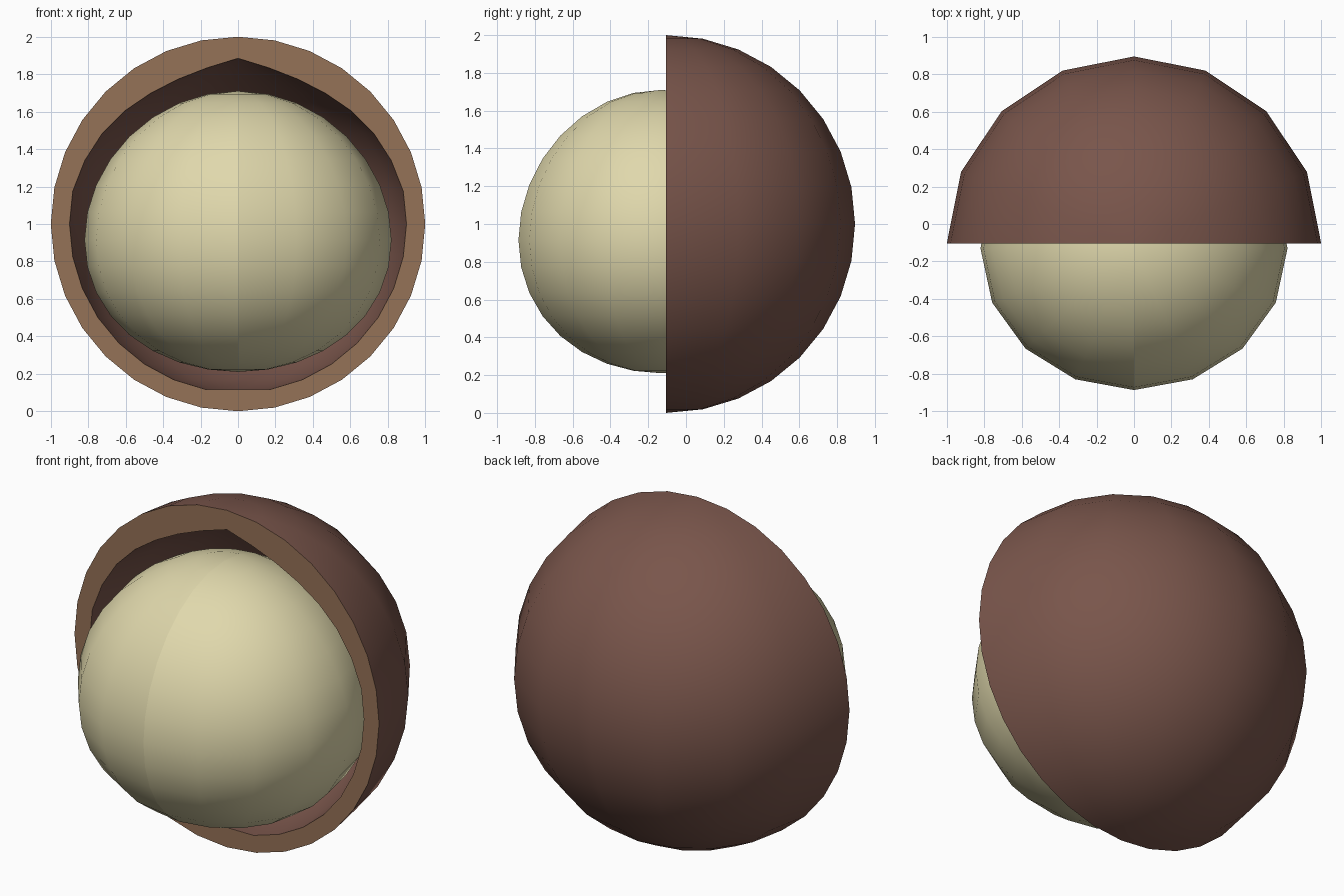
import bpy, bmesh, math

if "Cube" in bpy.data.objects:
    bpy.data.objects.remove(bpy.data.objects["Cube"])

RINGS, SEGS = 16, 8          # rings pole to pole, segments over the half turn
CY = -0.105                  # plane of the cut rim


def material(name, rgb):
    m = bpy.data.materials.new(name)
    m.diffuse_color = (*rgb, 1)
    m.use_nodes = True
    m.node_tree.nodes["Principled BSDF"].inputs["Base Color"].default_value = m.diffuse_color
    return m


shell_brown = material("shell brown", (0.191, 0.091, 0.070))
rim_tan = material("rim tan", (0.300, 0.168, 0.095))
kernel_cream = material("kernel cream", (0.745, 0.687, 0.413))


def finish(name, bm, mats, angle):
    me = bpy.data.meshes.new(name)
    bm.to_mesh(me)
    bm.free()
    ob = bpy.data.objects.new(name, me)
    bpy.context.collection.objects.link(ob)
    for m in mats:
        me.materials.append(m)
    bpy.ops.object.select_all(action='DESELECT')
    ob.select_set(True)
    bpy.context.view_layer.objects.active = ob
    bpy.ops.object.shade_smooth_by_angle(angle=math.radians(angle))
    return ob


# Half shell: outer and inner half spheres joined by a flat rim
INNER = [0.885, 0.85, 0.837, 0.84, 0.855, 0.872, 0.886, 0.9] + [0.9] * 8 + [0.883]


def half_sphere(bm, radii):
    rows = []
    for i, r in enumerate(radii):
        t = math.pi * i / RINGS
        row = []
        for j in range(SEGS + 1):
            a = math.pi * j / SEGS
            row.append(bm.verts.new((r * math.sin(t) * math.cos(a),
                                     CY + r * math.sin(t) * math.sin(a),
                                     1 + r * math.cos(t))))
        rows.append(row)
    return rows


bm = bmesh.new()
outer = half_sphere(bm, [1.0] * (RINGS + 1))
inner = half_sphere(bm, INNER)
for i in range(RINGS):
    for j in range(SEGS):
        for g, flip in ((outer, False), (inner, True)):
            q = [g[i][j], g[i + 1][j], g[i + 1][j + 1], g[i][j + 1]]
            bm.faces.new(q[::-1] if flip else q)
    for j in (0, SEGS):
        q = [outer[i][j], inner[i][j], inner[i + 1][j], outer[i + 1][j]]
        f = bm.faces.new(q if j == 0 else q[::-1])
        f.material_index = 1
bmesh.ops.remove_doubles(bm, verts=bm.verts, dist=1e-4)
bmesh.ops.recalc_face_normals(bm, faces=bm.faces)
finish("shell", bm, [shell_brown, rim_tan], 40)

# Kernel: slightly egg-shaped ball with a seam down the middle
bm = bmesh.new()
bmesh.ops.create_uvsphere(bm, u_segments=16, v_segments=RINGS, radius=1)
seam = [e for e in bm.edges if all(abs(v.co.x) < 1e-4 for v in e.verts)]
for e in seam:
    e.smooth = False
for v in bm.verts:
    x, y, z = v.co
    v.co = (0.82 * x, -0.13 + 0.757 * y, 0.96 + 0.75 * z - 0.045 * (1 - z * z))
ob = finish("kernel", bm, [kernel_cream], 40)
# Keep the seam sharp after smoothing
bm = bmesh.new()
bm.from_mesh(ob.data)
for e in bm.edges:
    if all(abs(v.co.x) < 1e-4 for v in e.verts):
        e.smooth = False
bm.to_mesh(ob.data)
bm.free()
